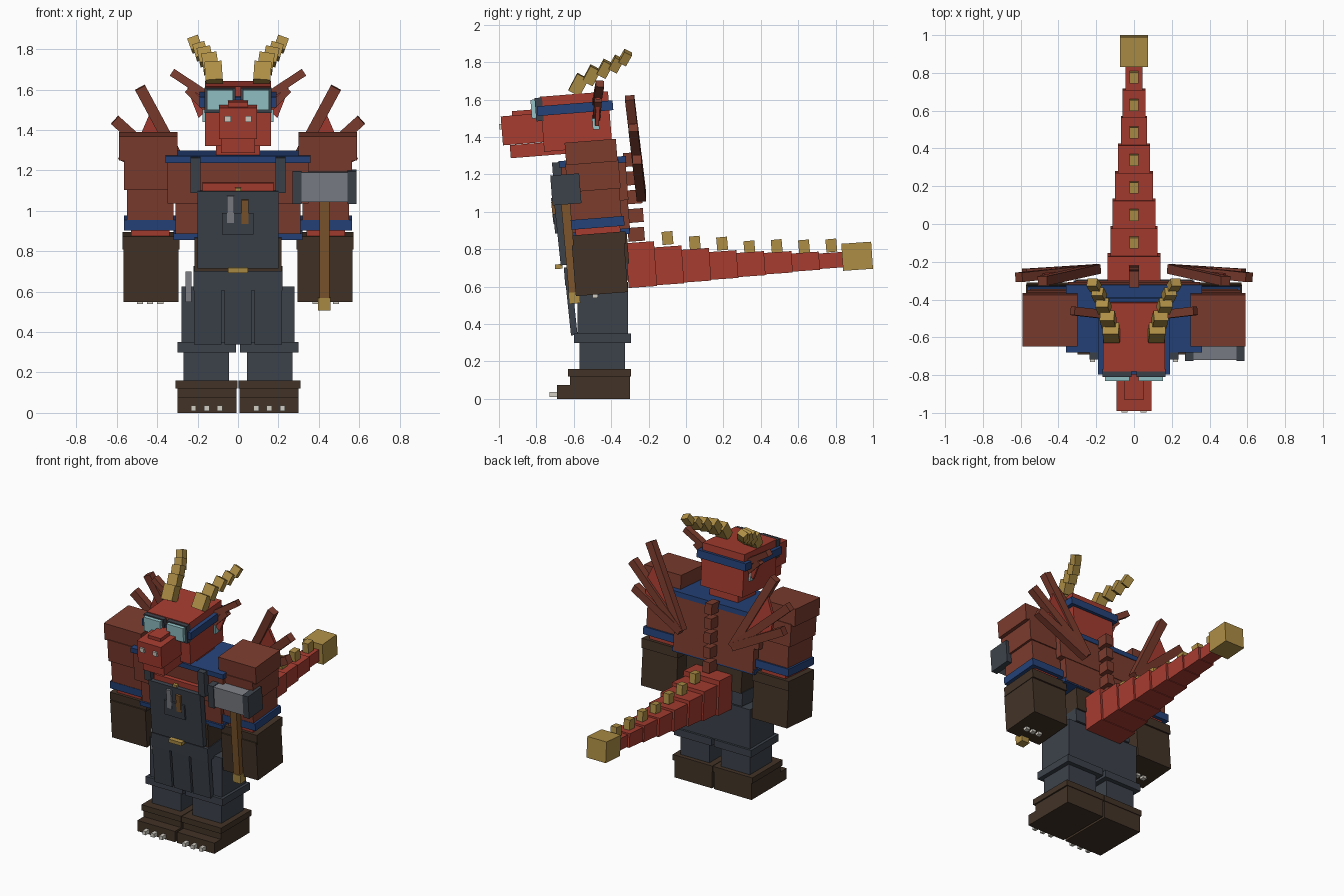
import bpy, bmesh, math
from mathutils import Matrix, Vector

if "Cube" in bpy.data.objects:
    bpy.data.objects.remove(bpy.data.objects["Cube"])

COLORS = {
    "red": (0.38, 0.045, 0.03), "rust": (0.20, 0.045, 0.027), "slate": (0.045, 0.055, 0.07),
    "dark_brown": (0.055, 0.033, 0.02), "brass": (0.42, 0.27, 0.06), "blue": (0.018, 0.055, 0.19),
    "glass": (0.30, 0.55, 0.58), "steel": (0.20, 0.21, 0.24), "wood": (0.20, 0.09, 0.025),
    "bone": (0.65, 0.62, 0.55)}
MATS = {}
for n, c in COLORS.items():
    MATS[n] = bpy.data.materials.new(n)
    MATS[n].diffuse_color = (*c, 1)


def add(name, bm, mat):
    bmesh.ops.recalc_face_normals(bm, faces=bm.faces)
    me = bpy.data.meshes.new(name)
    bm.to_mesh(me)
    bm.free()
    me.materials.append(MATS[mat])
    ob = bpy.data.objects.new(name, me)
    bpy.context.collection.objects.link(ob)
    return ob


def box(name, mat, x, y, z, tilt=0, roll=0):
    """Box from (min, max) ranges, tilted about its own centre (degrees)."""
    c = Vector(((x[0] + x[1]) / 2, (y[0] + y[1]) / 2, (z[0] + z[1]) / 2))
    m = (Matrix.Translation(c) @ Matrix.Rotation(math.radians(roll), 4, 'Y')
         @ Matrix.Rotation(math.radians(tilt), 4, 'X')
         @ Matrix.Diagonal((abs(x[1] - x[0]), y[1] - y[0], z[1] - z[0], 1)))
    bm = bmesh.new()
    bmesh.ops.create_cube(bm, size=1, matrix=m)
    return add(name, bm, mat)


def pair(name, mat, x, y, z, tilt=0, roll=0):
    for side, s in (("right", 1), ("left", -1)):
        box(f"{name}_{side}", mat, (s * x[0], s * x[1]), y, z, tilt, s * roll)


def beam(name, mat, a, b, w, d):
    """Square bar from a to b."""
    a, b = Vector(a), Vector(b)
    zx = (b - a).normalized()
    xx = Vector((0, 1, 0)).cross(zx).normalized()
    yx = zx.cross(xx)
    m = Matrix((xx, yx, zx)).transposed().to_4x4()
    m = Matrix.Translation((a + b) / 2) @ m @ Matrix.Diagonal((w, d, (b - a).length, 1))
    bm = bmesh.new()
    bmesh.ops.create_cube(bm, size=1, matrix=m)
    add(name, bm, mat)


def sheet(name, mat, pts, t):
    """Thin web with thickness t along y."""
    bm = bmesh.new()
    f = bm.faces.new([bm.verts.new((p[0], p[1] - t / 2, p[2])) for p in pts])
    r = bmesh.ops.extrude_face_region(bm, geom=[f])
    bmesh.ops.translate(bm, vec=(0, t, 0), verts=[v for v in r["geom"] if isinstance(v, bmesh.types.BMVert)])
    add(name, bm, mat)


L = 4.5  # forward lean of the upper body

# Feet and legs
pair("boot", "dark_brown", (0.008, 0.30), (-0.62, -0.30), (0, 0.12))
pair("boot_cuff", "dark_brown", (0.002, 0.31), (-0.63, -0.295), (0.12, 0.16))
pair("boot_toe", "dark_brown", (0.008, 0.30), (-0.69, -0.62), (0, 0.075))
for i, x in enumerate((0.09, 0.155, 0.22)):
    pair(f"toe_claw_{i}", "bone", (x - 0.013, x + 0.013), (-0.73, -0.69), (0.01, 0.036))
    pair(f"finger_claw_{i}", "bone", (0.37 + i * 0.05, 0.40 + i * 0.05), (-0.50, -0.47), (0.54, 0.57), L)
pair("shin", "slate", (0.045, 0.27), (-0.57, -0.325), (0.15, 0.31))
pair("trouser_cuff", "slate", (0.01, 0.30), (-0.60, -0.295), (0.30, 0.35))
pair("thigh", "slate", (0.0, 0.28), (-0.58, -0.31), (0.345, 0.625))

# Apron skirt, hips and belt
for i, x in enumerate((-0.15, 0, 0.15)):
    box(f"apron_flap_{i}", "slate", (x - 0.068, x + 0.068), (-0.63, -0.595), (0.34, 0.63), 6)
box("hips", "slate", (-0.22, 0.22), (-0.65, -0.31), (0.62, 0.715), L)
box("belt", "dark_brown", (-0.215, 0.215), (-0.64, -0.31), (0.71, 0.88), L)
box("belt_buckle", "brass", (-0.05, 0.05), (-0.70, -0.66), (0.695, 0.72), L)
box("hip_wrench", "steel", (-0.26, -0.23), (-0.60, -0.57), (0.55, 0.70))

# Torso
box("lower_torso", "rust", (-0.31, 0.31), (-0.63, -0.305), (0.88, 1.07), L)
box("tunic_hem", "blue", (-0.32, 0.32), (-0.635, -0.30), (0.87, 0.90), L)
box("chest", "rust", (-0.35, 0.35), (-0.66, -0.315), (1.05, 1.255), L)
box("collar", "blue", (-0.36, 0.36), (-0.68, -0.32), (1.25, 1.285), L)
box("chest_plate", "red", (-0.175, 0.175), (-0.685, -0.65), (1.09, 1.14), L)
box("collar_stud", "brass", (-0.016, 0.016), (-0.705, -0.67), (1.09, 1.115), L)
for i in range(5):
    z = 0.88 + 0.1 * i
    box(f"spine_ridge_{i}", "rust", (-0.027, 0.027), (-0.31 - 0.006 * i, -0.222 - 0.006 * i),
        (z - 0.037, z + 0.037), L)

# Apron bib with pocket and tools
box("apron_bib", "slate", (-0.20, 0.20), (-0.69, -0.645), (0.715, 1.10), 6)
box("bib_pocket", "slate", (-0.08, 0.077), (-0.705, -0.685), (0.885, 0.99), 6)
box("pocket_chisel", "steel", (-0.055, -0.02), (-0.715, -0.695), (0.94, 1.075), 6)
box("pocket_handle", "wood", (0.018, 0.052), (-0.715, -0.695), (0.935, 1.055), 6)
pair("apron_strap", "slate", (0.185, 0.235), (-0.71, -0.66), (1.09, 1.265), L)

# Arms and gloves
pair("shoulder_pad", "rust", (0.30, 0.59), (-0.645, -0.37), (1.26, 1.38), L)
pair("upper_arm", "rust", (0.33, 0.565), (-0.64, -0.355), (1.115, 1.27), L)
pair("forearm", "rust", (0.32, 0.55), (-0.62, -0.35), (0.95, 1.12), L)
pair("arm_band", "blue", (0.31, 0.565), (-0.615, -0.33), (0.915, 0.967), L)
pair("wrist", "red", (0.34, 0.53), (-0.59, -0.35), (0.86, 0.92), L)
pair("glove", "dark_brown", (0.295, 0.568), (-0.60, -0.32), (0.56, 0.83), L)
pair("glove_cuff", "dark_brown", (0.29, 0.572), (-0.605, -0.322), (0.82, 0.885), L)

# Folded wings on the back
def wing_point(s, x, z):
    return (s * x, -0.25 - 0.12 * (z - 1.18), z)


for side, s in (("right", 1), ("left", -1)):
    root = wing_point(s, 0.2, 1.08)
    tips = [wing_point(s, 0.485, 1.61), wing_point(s, 0.61, 1.45), wing_point(s, 0.58, 1.28)]
    for i, t in enumerate(tips):
        beam(f"wing_bone_{side}_{i}", "rust", root, t, 0.055, 0.05)
    webs = [Vector(root).lerp(Vector(t), k) for t, k in zip(tips, (0.8, 0.72, 0.75))]
    for i in range(2):
        sheet(f"wing_web_{side}_{i}", "red", [root, webs[i], webs[i + 1]], 0.022)

# Head, snout and jaw
box("neck", "red", (-0.11, 0.11), (-0.62, -0.42), (1.25, 1.37), L)
box("head", "red", (-0.163, 0.163), (-0.77, -0.405), (1.335, 1.63), L)
box("snout", "red", (-0.093, 0.093), (-0.985, -0.74), (1.365, 1.52), L)
box("snout_ridge", "red", (-0.05, 0.05), (-0.93, -0.76), (1.51, 1.545), L)
box("jaw", "red", (-0.083, 0.083), (-0.94, -0.60), (1.30, 1.37), L)
pair("nostril", "bone", (0.035, 0.066), (-0.998, -0.975), (1.44, 1.47), L)

# Goggles
box("goggle_strap", "blue", (-0.19, 0.19), (-0.795, -0.39), (1.528, 1.58), L)
pair("goggle_frame", "slate", (0.012, 0.167), (-0.805, -0.765), (1.485, 1.61), L)
pair("goggle_lens", "glass", (0.025, 0.153), (-0.828, -0.795), (1.50, 1.60), L)
pair("ear_drop", "glass", (0.155, 0.175), (-0.50, -0.465), (1.44, 1.50), L)

# Ear fins
for side, s in (("right", 1), ("left", -1)):
    root = Vector((s * 0.15, -0.48, 1.50))
    tips = [Vector((s * 0.25, -0.47, 1.60)), Vector((s * 0.195, -0.475, 1.46))]
    beam(f"ear_spine_{side}", "rust", (s * 0.15, -0.48, 1.57), (s * 0.325, -0.46, 1.685), 0.04, 0.045)
    beam(f"ear_lower_spine_{side}", "rust", root, tips[0], 0.035, 0.04)
    sheet(f"ear_web_{side}", "red", [root, tips[1], tips[0], (s * 0.25, -0.47, 1.63), (s * 0.15, -0.48, 1.58)], 0.02)

# Horns in stepped segments
HORN = [(0.12, -0.575, 1.68, 0.085), (0.137, -0.505, 1.73, 0.076), (0.162, -0.435, 1.765, 0.068),
        (0.185, -0.375, 1.79, 0.062), (0.212, -0.325, 1.825, 0.056)]
for i, (x, y, z, w) in enumerate(HORN):
    h = w / 2
    pair(f"horn_{i}", "brass", (x - h, x + h), (y - h * 0.8, y + h * 0.8), (z - h * 1.2, z + h * 1.2), -28, 4 + 4 * i)

# Tail, tail studs and tip
TAIL_TOP = (0.838, 0.815, 0.802, 0.79, 0.785, 0.785, 0.782, 0.782)
TAIL_WIDTH = (0.14, 0.125, 0.113, 0.1, 0.085, 0.07, 0.06, 0.045)
for i, (top, w) in enumerate(zip(TAIL_TOP, TAIL_WIDTH)):
    y = -0.315 + 0.146 * i
    box(f"tail_{i}", "red", (-w, w), (y, y + 0.152), (0.598 + 0.0145 * i, top), 4)
    if i:
        zc = (0.865, 0.84, 0.835, 0.815, 0.822, 0.82, 0.825)[i - 1]
        yc = y + 0.07
        box(f"tail_stud_{i}", "brass", (-0.023, 0.023), (yc - 0.029, yc + 0.029), (zc - 0.04, zc + 0.03), 5)
box("tail_tip", "brass", (-0.075, 0.075), (0.835, 0.995), (0.69, 0.835), 4)

# Hammer
box("hammer_head", "steel", (0.31, 0.55), (-0.715, -0.57), (1.05, 1.195), L)
for i, (a, b) in enumerate(((0.27, 0.315), (0.542, 0.586))):
    box(f"hammer_face_{i}", "slate", (a, b), (-0.72, -0.565), (1.04, 1.20), L)
beam("hammer_handle", "wood", (0.428, -0.645, 1.07), (0.428, -0.60, 0.55), 0.05, 0.05)
box("hammer_pommel", "brass", (0.397, 0.458), (-0.627, -0.567), (0.51, 0.57), L)

for m in bpy.data.materials:
    if m.users and not m.is_grease_pencil:
        m.use_nodes = True
        m.node_tree.nodes["Principled BSDF"].inputs["Base Color"].default_value = m.diffuse_color
